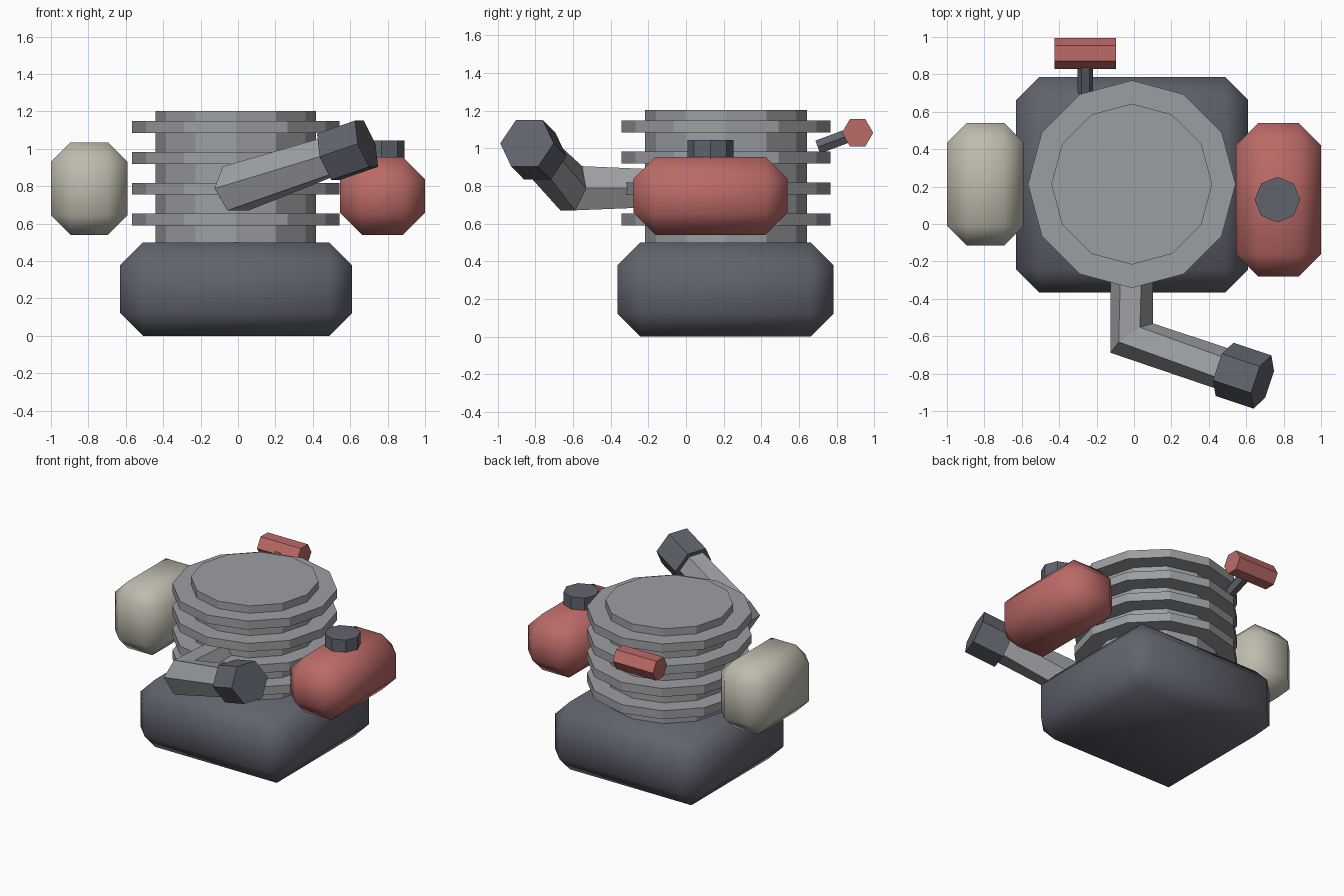
import bpy, bmesh, math
from mathutils import Vector, Matrix

if "Cube" in bpy.data.objects:
    bpy.data.objects.remove(bpy.data.objects["Cube"])


def material(name, rgb):
    m = bpy.data.materials.new(name)
    m.diffuse_color = (*rgb, 1)
    m.use_nodes = True
    m.node_tree.nodes["Principled BSDF"].inputs["Base Color"].default_value = m.diffuse_color
    return m


GREY = material("light_metal", (0.33, 0.345, 0.36))
DARK = material("dark_metal", (0.12, 0.126, 0.155))
RED = material("red_paint", (0.50, 0.145, 0.135))
CREAM = material("cream_paint", (0.52, 0.495, 0.42))


def finish(bm, name, mat, smooth=None):
    bmesh.ops.recalc_face_normals(bm, faces=bm.faces)
    me = bpy.data.meshes.new(name)
    bm.to_mesh(me)
    bm.free()
    me.materials.append(mat)
    ob = bpy.data.objects.new(name, me)
    bpy.context.collection.objects.link(ob)
    if smooth:
        bpy.ops.object.select_all(action='DESELECT')
        ob.select_set(True)
        bpy.context.view_layer.objects.active = ob
        bpy.ops.object.shade_smooth_by_angle(angle=math.radians(smooth))
    return ob


def chamfer_box(name, lo, hi, width, mat):
    """Box between two corners with one-step chamfered edges."""
    lo, hi = Vector(lo), Vector(hi)
    bm = bmesh.new()
    size = Matrix.Diagonal((*(hi - lo), 1))
    bmesh.ops.create_cube(bm, size=1, matrix=Matrix.Translation((lo + hi) / 2) @ size)
    bmesh.ops.bevel(bm, geom=bm.edges[:], offset=width, segments=1, affect='EDGES')
    return finish(bm, name, mat, 50)


def sweep(name, rings, sides, mat):
    """Skin polygon rings given as (centre, normal, radius)."""
    bm = bmesh.new()
    loops = []
    for centre, normal, radius in rings:
        n = Vector(normal).normalized()
        # one corner always points along the horizontal side direction
        side = n.cross((0, 0, 1))
        side = side.normalized() if side.length > 1e-4 else Vector((1, 0, 0))
        up = n.cross(side)
        loops.append([bm.verts.new(Vector(centre) + radius * (
            side * math.cos(math.tau * i / sides) + up * math.sin(math.tau * i / sides)))
            for i in range(sides)])
    for a, b in zip(loops, loops[1:]):
        for i in range(sides):
            j = (i + 1) % sides
            bm.faces.new((a[i], a[j], b[j], b[i]))
    bm.faces.new(loops[0])
    bm.faces.new(loops[-1])
    return finish(bm, name, mat)


def rod(name, start, end, radius, sides, mat):
    axis = Vector(end) - Vector(start)
    return sweep(name, [(start, axis, radius), (end, axis, radius)], sides, mat)


# Crankcase, fuel tank and air filter housing
chamfer_box("crankcase", (-0.63, -0.365, 0), (0.61, 0.785, 0.5), 0.122, DARK)
chamfer_box("fuel_tank", (0.545, -0.28, 0.54), (1.0, 0.54, 0.955), 0.118, RED)
chamfer_box("air_filter", (-1.0, -0.115, 0.54), (-0.59, 0.54, 1.035), 0.105, CREAM)
rod("fuel_cap", (0.767, 0.13, 0.92), (0.767, 0.13, 1.045), 0.122, 8, DARK)

# Cylinder with cooling fins
CX, CY = -0.012, 0.213
rod("cylinder", (CX, CY, 0.45), (CX, CY, 1.203), 0.43, 12, GREY)
for k in range(4):
    z = 0.59 + 0.165 * k
    rod(f"cooling_fin_{k + 1}", (CX, CY, z), (CX, CY, z + 0.063), 0.555, 12, GREY)

# Bent exhaust pipe and muffler
bend = Vector((-0.012, -0.61, 0.788))
tip = Vector((0.687, -0.845, 1.027))
out = (tip - bend).normalized()
inward = Vector((0, -1, 0))
sweep("exhaust_pipe", [
    ((-0.012, -0.1, 0.788), inward, 0.113),
    (bend, inward + out, 0.138),
    (tip - out * 0.12, out, 0.113)], 6, GREY)
rod("muffler", tip - out * 0.225, tip, 0.15, 6, DARK)

# Pull-starter handle on its stem
rod("starter_stem", (-0.26, 0.70, 1.007), (-0.26, 0.91, 1.085), 0.042, 6, DARK)
rod("starter_handle", (-0.425, 0.912, 1.083), (-0.095, 0.912, 1.083), 0.083, 6, RED)
